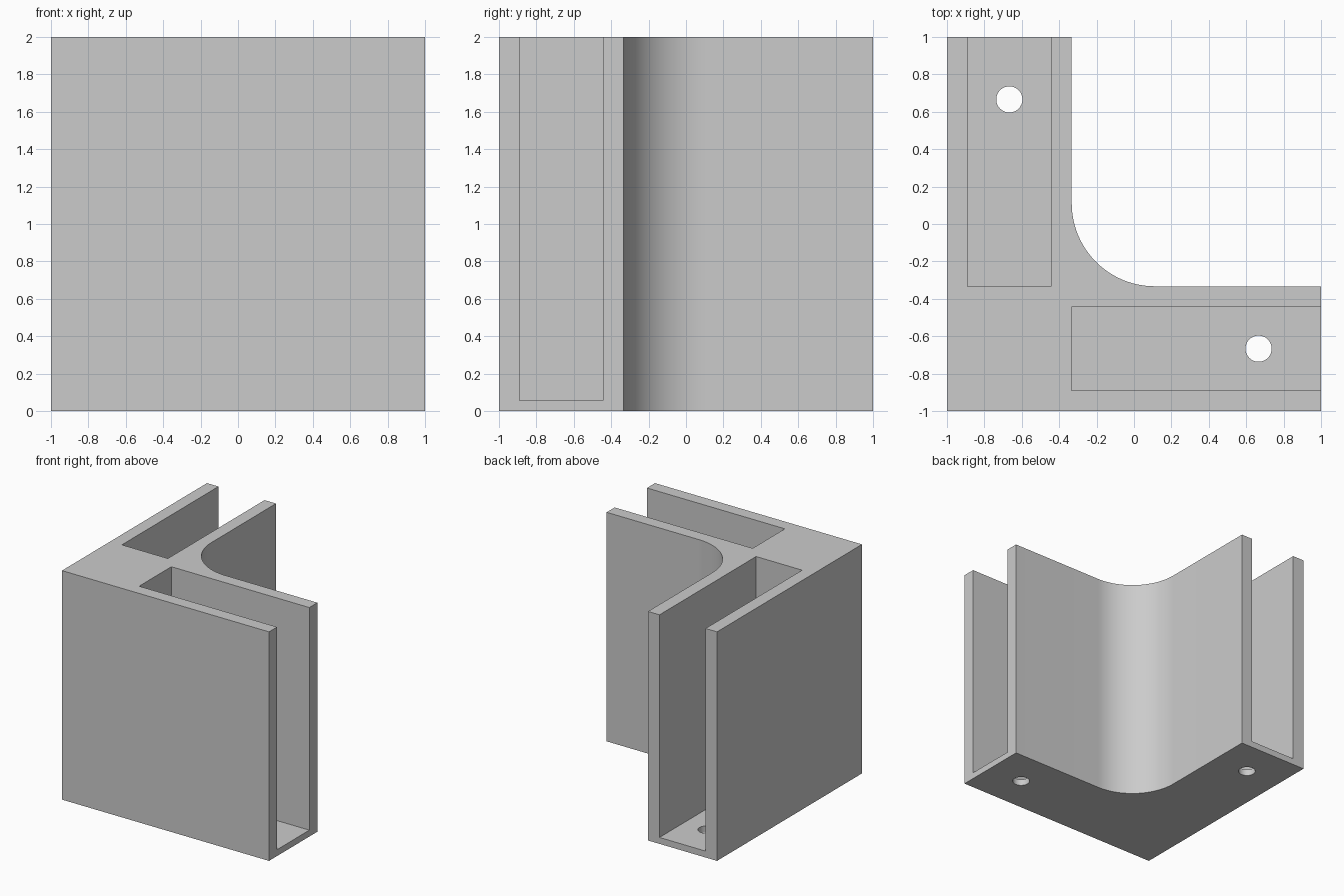
import bpy, bmesh
from math import cos, sin, pi, radians

cube = bpy.data.objects.get("Cube")
if cube:
    bpy.data.objects.remove(cube, do_unlink=True)

HEIGHT = 2.0
WALL = 0.111             # side wall thickness
ARM = 0.667              # width of each arm
FLOOR = 0.056            # thickness of the base plate
FILLET = 0.444           # radius of the inner corner
HOLE = 0.07              # screw hole radius
INNER = -1 + ARM         # inner face of each arm

grey = bpy.data.materials.new("plain grey")
grey.use_nodes = True
colour = (0.6, 0.6, 0.6, 1)
grey.diffuse_color = colour
grey.node_tree.nodes["Principled BSDF"].inputs["Base Color"].default_value = colour


def prism(name, outline, z0, z1):
    """Extrude a closed xy outline from z0 to z1."""
    bm = bmesh.new()
    base = bm.faces.new([bm.verts.new((x, y, z0)) for x, y in outline])
    top = bmesh.ops.extrude_face_region(bm, geom=[base])["geom"]
    bmesh.ops.translate(bm, vec=(0, 0, z1 - z0),
                        verts=[v for v in top if isinstance(v, bmesh.types.BMVert)])
    bmesh.ops.recalc_face_normals(bm, faces=bm.faces)
    mesh = bpy.data.meshes.new(name)
    bm.to_mesh(mesh)
    bm.free()
    mesh.materials.append(grey)
    obj = bpy.data.objects.new(name, mesh)
    bpy.context.collection.objects.link(obj)
    return obj


def arc(cx, cy, r, start, end, steps):
    return [(cx + r * cos(start + (end - start) * i / steps),
             cy + r * sin(start + (end - start) * i / steps)) for i in range(steps + 1)]


# L-shaped body with a rounded inner corner
centre = INNER + FILLET
outline = [(-1, -1), (1, -1), (1, INNER)]
outline += arc(centre, centre, FILLET, 1.5 * pi, pi, 24)
outline += [(INNER, 1), (-1, 1)]
bracket = prism("corner_bracket", outline, 0, HEIGHT)

# Open slot and screw hole, mirrored across the diagonal for the second arm
lo, hi = -1 + WALL, INNER - WALL
slot = [(INNER, lo), (1.2, lo), (1.2, hi), (INNER, hi)]
hole = arc(-INNER * 2, -1 + ARM / 2, HOLE, 0, 2 * pi, 32)[:-1]
cutters = []
for side, swap in (("right", False), ("back", True)):
    for part, shape, z0, z1 in (("slot", slot, FLOOR, HEIGHT + 0.2),
                                ("hole", hole, -0.2, FLOOR + 0.2)):
        points = [(y, x) for x, y in shape] if swap else shape
        cutter = prism(f"{side}_{part}_cutter", points, z0, z1)
        cutter.hide_render = True
        cutters.append(cutter)
        cut = bracket.modifiers.new(cutter.name, "BOOLEAN")
        cut.operation = "DIFFERENCE"
        cut.solver = "EXACT"
        cut.object = cutter

# Apply the cuts, then drop the cutters
bpy.ops.object.select_all(action="DESELECT")
bpy.context.view_layer.objects.active = bracket
bracket.select_set(True)
for cut in list(bracket.modifiers):
    bpy.ops.object.modifier_apply(modifier=cut.name)
for cutter in cutters:
    bpy.data.objects.remove(cutter, do_unlink=True)
bpy.ops.object.shade_smooth_by_angle(angle=radians(30))
